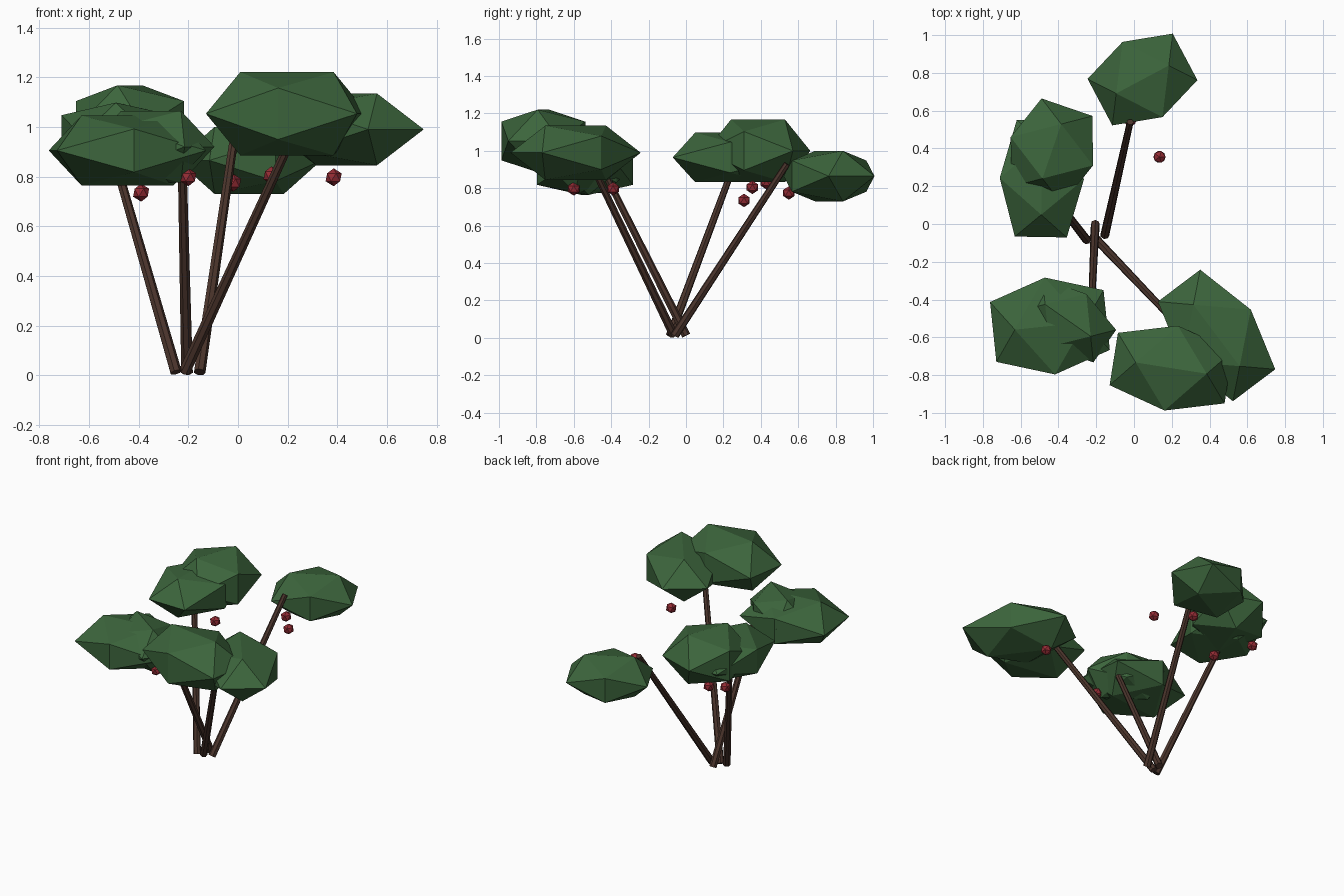
import bpy, bmesh
from math import radians
from mathutils import Vector

if "Cube" in bpy.data.objects:
    bpy.data.objects.remove(bpy.data.objects["Cube"])


def material(name, rgb):
    m = bpy.data.materials.new(name)
    m.diffuse_color = (*rgb, 1)
    m.use_nodes = True
    m.node_tree.nodes["Principled BSDF"].inputs["Base Color"].default_value = m.diffuse_color
    return m


GREEN = material("leaf_green", (0.045, 0.13, 0.045))
BROWN = material("bark_brown", (0.07, 0.035, 0.025))
RED = material("fruit_red", (0.30, 0.025, 0.035))


def finish(name, bm, mat):
    bmesh.ops.recalc_face_normals(bm, faces=bm.faces)
    mesh = bpy.data.meshes.new(name)
    bm.to_mesh(mesh)
    bm.free()
    mesh.materials.append(mat)
    ob = bpy.data.objects.new(name, mesh)
    bpy.context.collection.objects.link(ob)
    return ob


def icosahedron(name, loc, size, turn, mat):
    # Twenty-sided clump with an edge on top, stretched then turned about z
    a, b = 0.5257, 0.8507
    bm = bmesh.new()
    for s in (-1, 1):
        for t in (-1, 1):
            for p in ((s * a, 0, t * b), (0, s * b, t * a), (s * b, t * a, 0)):
                bm.verts.new(p)
    bmesh.ops.convex_hull(bm, input=bm.verts)
    ob = finish(name, bm, mat)
    ob.location, ob.scale = loc, size
    ob.rotation_euler.z = radians(turn)


def branch(name, start, end, r1, r2):
    start, end = Vector(start), Vector(end)
    d = end - start
    bm = bmesh.new()
    bmesh.ops.create_cone(bm, cap_ends=True, segments=7,
                          radius1=r1, radius2=r2, depth=d.length)
    ob = finish(name, bm, BROWN)
    ob.location = (start + end) / 2
    ob.rotation_mode = 'QUATERNION'
    ob.rotation_quaternion = d.to_track_quat('Z', 'Y')


# Branches fanning out from the root
for i, (s, e) in enumerate([
        ((-0.25, -0.085, 0.012), (-0.50, 0.24, 0.88)),
        ((-0.155, -0.06, 0.013), (-0.02, 0.54, 0.93)),
        ((-0.215, -0.065, 0.014), (0.21, -0.51, 0.94)),
        ((-0.205, 0.0, 0.012), (-0.225, -0.43, 0.87))]):
    branch(f"branch_{i + 1}", s, e, 0.024, 0.018)

# Leaf canopies: centre, stretch, turn
for i, (c, s, turn) in enumerate([
        ((0.045, 0.765, 0.865), (0.30, 0.265, 0.159), 28),
        ((0.197, -0.763, 1.053), (0.362, 0.267, 0.197), -9),
        ((0.437, -0.59, 0.99), (0.388, 0.267, 0.170), -53),
        ((-0.445, -0.54, 0.905), (0.355, 0.303, 0.165), 6),
        ((-0.35, -0.51, 0.92), (0.28, 0.20, 0.17), -35),
        ((-0.435, 0.385, 1.0), (0.29, 0.271, 0.197), 71),
        ((-0.488, 0.24, 0.965), (0.363, 0.262, 0.156), 89)]):
    icosahedron(f"canopy_{i + 1}", c, s, turn, GREEN)

# Hanging fruit
for i, c in enumerate([(-0.39, 0.31, 0.735), (-0.20, -0.60, 0.797), (-0.02, 0.55, 0.775),
                       (0.135, 0.355, 0.805), (0.385, -0.39, 0.797), (-0.60, 0.43, 0.83)]):
    bm = bmesh.new()
    bmesh.ops.create_icosphere(bm, subdivisions=1, radius=0.036)
    finish(f"fruit_{i + 1}", bm, RED).location = c
